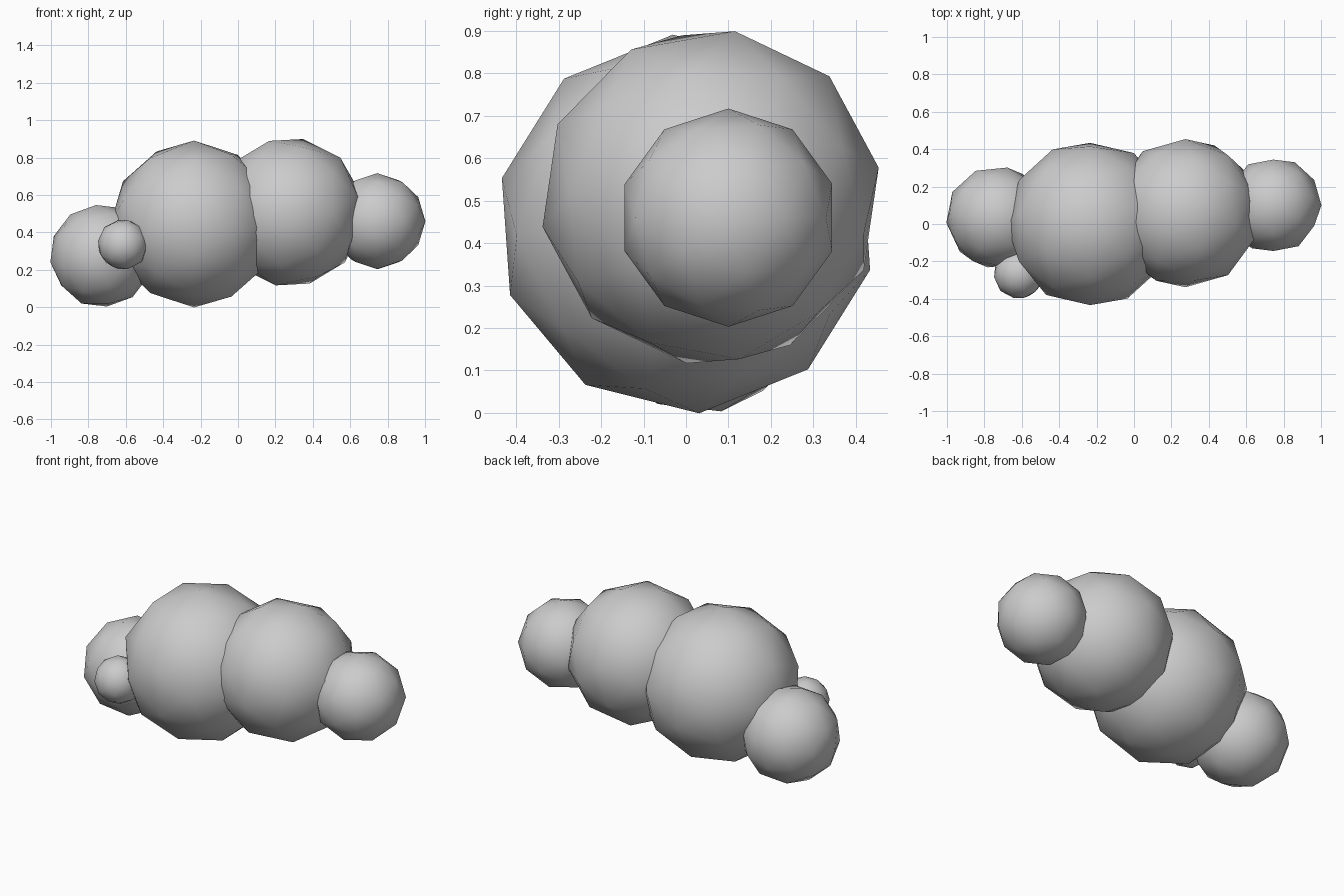
import bpy
import math

cube = bpy.data.objects.get("Cube")
if cube:
    bpy.data.objects.remove(cube, do_unlink=True)

# Single grey for the whole cloud
grey = bpy.data.materials.new("cloud_grey")
grey.use_nodes = True
colour = (0.6, 0.6, 0.6, 1.0)
grey.diffuse_color = colour
grey.node_tree.nodes["Principled BSDF"].inputs["Base Color"].default_value = colour


def puff(name, centre, radius, roll, lean, spin=0):
    """Low-poly, smooth-shaded ball: spun on its pole, leaned towards +x, rolled about x."""
    bpy.ops.mesh.primitive_ico_sphere_add(subdivisions=2, radius=radius, location=centre)
    ball = bpy.context.object
    ball.name = name
    ball.data.name = name
    ball.rotation_mode = 'ZYX'
    ball.rotation_euler = [math.radians(a) for a in (roll, lean, spin)]
    ball.data.materials.append(grey)
    bpy.ops.object.shade_smooth()


# Two main puffs
puff("large_puff", (-0.235, 0.0, 0.445), 0.447, -14, 90)
puff("middle_puff", (0.275, 0.058, 0.508), 0.402, 10, 101)

# End puffs
puff("left_end_puff", (0.745, 0.10, 0.46), 0.257, 18, 90)
puff("right_end_puff", (-0.73, 0.035, 0.275), 0.277, 10, -6, 25)

# Small puff on the front
puff("small_front_puff", (-0.615, -0.265, 0.335), 0.136, 12, 10, 60)
